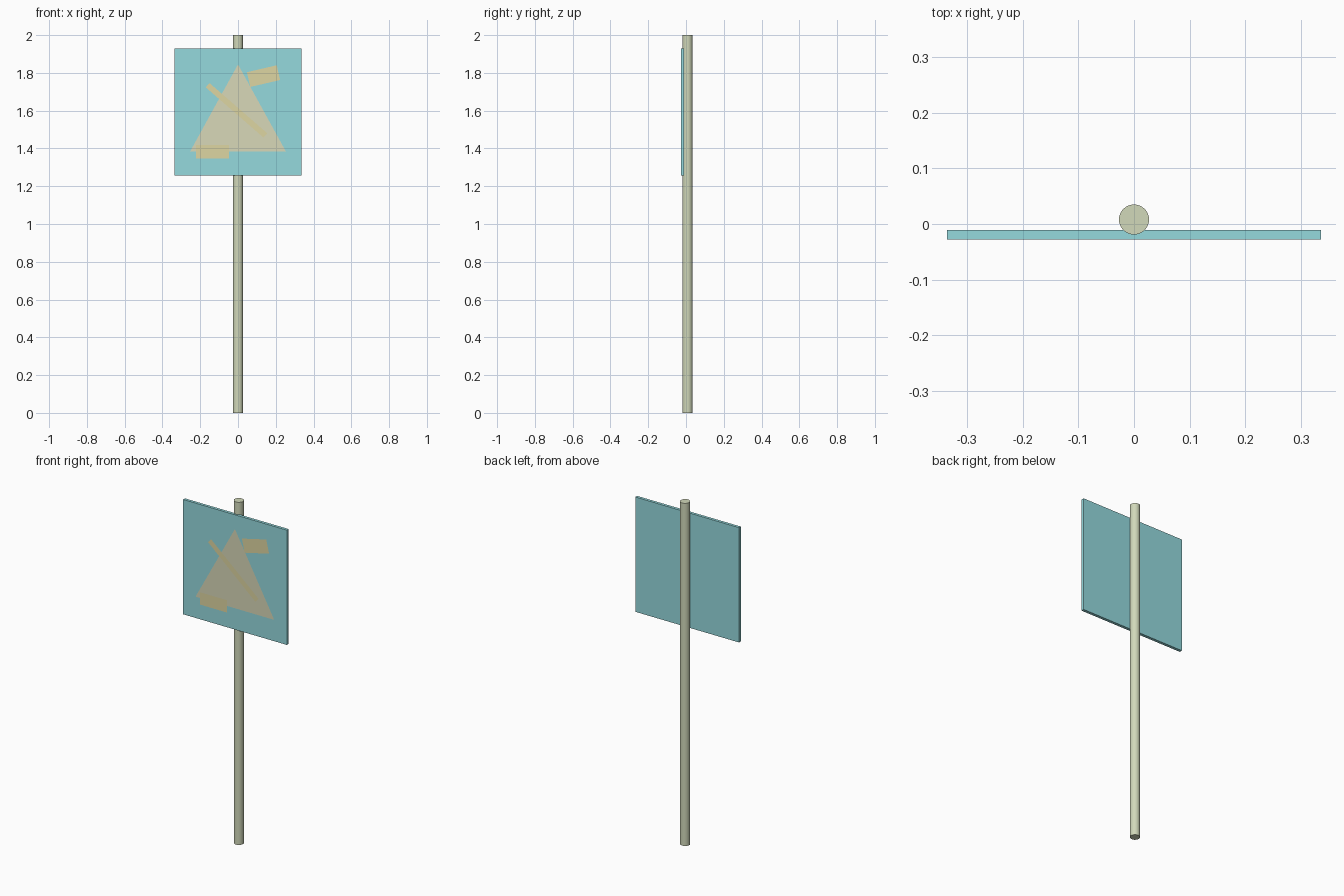
import bpy, bmesh, math
from mathutils import Matrix

if "Cube" in bpy.data.objects:
    bpy.data.objects.remove(bpy.data.objects["Cube"])


def material(name, rgb):
    m = bpy.data.materials.new(name)
    m.diffuse_color = (*rgb, 1)
    m.use_nodes = True
    m.node_tree.nodes["Principled BSDF"].inputs["Base Color"].default_value = m.diffuse_color
    return m


POLE = material("pole_paint", (0.64, 0.69, 0.49))
BLUE = material("panel_blue", (0.30, 0.70, 0.73))
CREAM = material("cream", (0.69, 0.69, 0.48))
SAND = material("tape", (0.73, 0.67, 0.36))


def finish(name, bm, mat):
    mesh = bpy.data.meshes.new(name)
    bm.to_mesh(mesh)
    bm.free()
    ob = bpy.data.objects.new(name, mesh)
    mesh.materials.append(mat)
    bpy.context.collection.objects.link(ob)
    return ob


def decal(name, shapes, y, mat):
    """Flat shapes in x,z facing the front, at depth y."""
    bm = bmesh.new()
    for pts in shapes:
        bm.faces.new([bm.verts.new((x, y, z)) for x, z in pts])
    return finish(name, bm, mat)


def strip(x, z, length, width, degrees):
    """Rotated rectangle, counter-clockwise seen from the front."""
    c, s = math.cos(math.radians(degrees)), math.sin(math.radians(degrees))
    l, w = length / 2, width / 2
    return [(x + a * c - b * s, z + a * s + b * c)
            for a, b in ((-l, -w), (l, -w), (l, w), (-l, w))]


# Round post
bm = bmesh.new()
bmesh.ops.create_cone(bm, cap_ends=True, segments=32, radius1=0.027, radius2=0.027,
                      depth=2, matrix=Matrix.Translation((0, 0.008, 1)))
pole = finish("pole", bm, POLE)
bpy.context.view_layer.objects.active = pole
pole.select_set(True)
bpy.ops.object.shade_smooth_by_angle(angle=math.radians(30))

# Square sign panel
bm = bmesh.new()
bmesh.ops.create_cube(bm, size=1, matrix=Matrix.Translation((0, -0.019, 1.593))
                      @ Matrix.Diagonal((0.67, 0.017, 0.67, 1)))
finish("sign_panel", bm, BLUE)

# Triangle with a walking figure on it
decal("triangle", [[(-0.254, 1.383), (0.254, 1.383), (0, 1.845)]], -0.0285, CREAM)
head = [(0.01 + 0.025 * math.cos(i * math.pi / 6), 1.715 + 0.025 * math.sin(i * math.pi / 6))
        for i in range(12)]
decal("walking_figure", [head, strip(0.01, 1.61, 0.14, 0.045, 90),
                         strip(-0.03, 1.49, 0.13, 0.025, 60),
                         strip(0.045, 1.49, 0.13, 0.025, -60)], -0.030, CREAM)

# Tape strips stuck over the sign
decal("tape_strips", [strip(0.135, 1.783, 0.162, 0.08, 13),
                      strip(-0.135, 1.382, 0.175, 0.072, 0),
                      strip(-0.008, 1.602, 0.405, 0.03, -41)], -0.0318, SAND)
